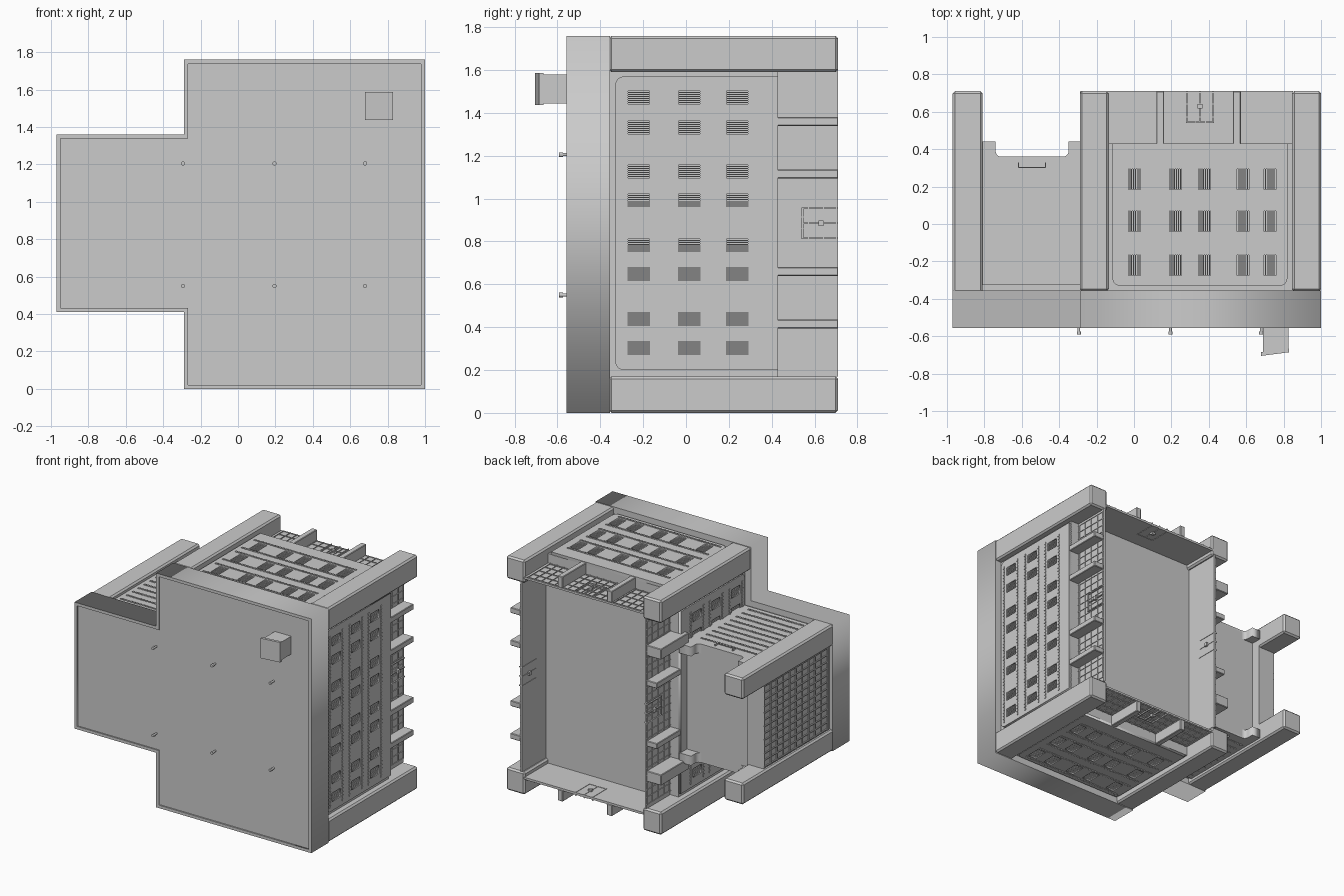
import bpy, bmesh, math
from mathutils import Vector

cube = bpy.data.objects.get("Cube")
if cube:
    bpy.data.objects.remove(cube)

MID_X, MID_Z = 0.355, 0.88          # centre of the main block
ROOF, BASE, FLOOR1 = -0.55, 0.71, 0.43


def finish(name, bm):
    bmesh.ops.recalc_face_normals(bm, faces=bm.faces)
    mesh = bpy.data.meshes.new(name)
    bm.to_mesh(mesh)
    bm.free()
    obj = bpy.data.objects.new(name, mesh)
    bpy.context.collection.objects.link(obj)
    return obj


def world(a, b, d):
    return Vector((a, b, d))


def roof_plan(x, z, d):
    return Vector((x, ROOF + d, z))


def facade(axis, plane, sign):
    """Map (along, y, depth inward) on one facade to world space."""
    def place(u, y, d):
        out = plane - sign * d
        return Vector((u, y, out)) if axis == "z" else Vector((out, y, u))
    return place


def boxes(name, items, place=world, bevel=0):
    """One object from boxes given as (a0, a1, b0, b1, d0, d1)."""
    bm = bmesh.new()
    for a0, a1, b0, b1, d0, d1 in items:
        vs = bmesh.ops.create_cube(bm, size=1)["verts"]
        for v in vs:
            a, b, d = v.co + Vector((0.5, 0.5, 0.5))
            v.co = place(a0 + a * (a1 - a0), b0 + b * (b1 - b0), d0 + d * (d1 - d0))
    obj = finish(name, bm)
    if bevel:
        mod = obj.modifiers.new("edge_bevel", "BEVEL")
        mod.width = bevel
        mod.segments = 1
    return obj


def plate(name, loops, place, d0, d1):
    """Flat plate with an outline and holes, extruded between two depths."""
    curve = bpy.data.curves.new(name, "CURVE")
    curve.dimensions, curve.fill_mode = "2D", "BOTH"
    curve.extrude = (d1 - d0) / 2
    for loop in loops:
        spline = curve.splines.new("POLY")
        spline.points.add(len(loop) - 1)
        for p, (a, b) in zip(spline.points, loop):
            p.co = (a, b, 0, 1)
        spline.use_cyclic_u = True
    temp = bpy.data.objects.new(name + "_outline", curve)
    bm = bmesh.new()
    mesh = temp.to_mesh()
    bm.from_mesh(mesh)
    temp.to_mesh_clear()
    bpy.data.objects.remove(temp)
    bmesh.ops.remove_doubles(bm, verts=bm.verts, dist=1e-5)
    for v in bm.verts:
        v.co = place(v.co.x, v.co.y, (d0 + d1) / 2 + v.co.z)
    return finish(name, bm)


def arc(cx, cy, r, start):
    steps = [math.radians(start + 90 * i / 5) for i in range(6)]
    return [(cx + r * math.cos(t), cy + r * math.sin(t)) for t in steps]


def rect(cu, cv, w, h):
    return [(cu + s * w / 2, cv + t * h / 2) for s, t in ((-1, -1), (1, -1), (1, 1), (-1, 1))]


def dashes(u0, u1, y, d, step=0.026):
    n = int((u1 - u0) / step)
    return [(u0 + i * step, u0 + (i + 0.7) * step, y - 0.007, y + 0.007, d - 0.005, d)
            for i in range(n)]


# Roof slab and parapet rim over both blocks
plan = [(-.97, .41), (-.29, .41), (-.29, 0), (1, 0),
        (1, 1.76), (-.29, 1.76), (-.29, 1.36), (-.97, 1.36)]
inner = [(x + (.022 if x < 0 else -.022), z + (.022 if z < MID_Z else -.022)) for x, z in plan]
plate("roof_slab", [plan], roof_plan, 0.003, 0.195)
plate("roof_rim", [plan, inner], roof_plan, -0.007, 0.01)

# Main block: core, corner pillars and ground floor glass walls
boxes("main_core", [(-.24, .95, -.4, FLOOR1, .05, 1.71)])
boxes("corner_pillars", [(x, x + .155, -.36, BASE, z, z + .17)
                         for x in (-.29, .845) for z in (0, 1.59)], bevel=0.012)


def window_facade(name, place, span, us, size, columns, wide=()):
    u0, u1 = span
    w, h = size
    mid = (u0 + u1) / 2
    rows = (-.22, .015, .24)
    # Upper wall with rounded top corners and window openings
    r = 0.04
    outline = ([(u1, FLOOR1), (u0, FLOOR1)] + arc(u0 + r, -.33 + r, r, 180)
               + arc(u1 - r, -.33 + r, r, 270))
    holes = [rect(u, y, w, h) for u in us for y in rows]
    plate(name + "_wall", [outline] + holes, place, 0.03, 0.052)
    # Louvres in every window
    n = 7
    slats = [(u - w / 2 + w * i / n, u - w / 2 + w * (i + .5) / n,
              y - h / 2, y + h / 2, .037, .05)
             for u in us for y in rows for i in range(n)]
    boxes(name + "_window_louvres", slats, place)
    # Tile courses above and below each window row
    tiles = []
    for y in rows:
        for off in (-.075, .075):
            tiles += dashes(u0 + .03, u1 - .03, y + off, 0.03)
    boxes(name + "_tile_courses", tiles, place)
    # Ground floor glazing with mullions, door and handle
    boxes(name + "_glass", [(u0 - .03, u1 + .03, FLOOR1 - .01, BASE, .12, .135)], place)
    bars = [(u0, u1, y, y + .005, .115, .125) for y in (.44, .5, .57, .64, .7)]
    n = round((u1 - u0) / .055)
    bars += [(u0 + (u1 - u0) * i / n, u0 + (u1 - u0) * i / n + .004, FLOOR1, BASE, .115, .125)
             for i in range(n + 1)]
    boxes(name + "_mullions", bars, place)
    boxes(name + "_door_frame",
          [(mid + k - .004, mid + k + .004, .54, BASE, .11, .138) for k in (-.07, 0, .07)]
          + [(mid - .07, mid + .07, .54, .548, .11, .138)], place)
    boxes(name + "_door_handle", [(mid - .014, mid + .014, .618, .642, .1, .15)], place)
    # Columns standing in front of the glass
    boxes(name + "_columns",
          [(u - .021, u + .021, FLOOR1 - .02, BASE, .035, .12) for u in columns]
          + [(u - .04, u + .04, FLOOR1 - .05, BASE, 0, .12) for u in wide],
          place, bevel=0.004)


end_us = (0, .22, .375, .58, .725)
end_cols = (.14, .55)
for name, plane, sign in (("top_side", 1.76, 1), ("bottom_side", 0, -1)):
    window_facade(name, facade("z", plane, sign), (-.115, .82), end_us, (.07, .11), end_cols)

long_us = (.30, .435, .645, .78, .99, 1.125, 1.33, 1.47)
window_facade("left_side", facade("x", 1, 1), (.2, 1.57), long_us, (.065, .1),
              (.415, .66, 1.115, 1.36))
window_facade("right_side", facade("x", -.29, -1), (.2, 1.57), long_us, (.065, .1),
              (.66, 1.115), wide=(.415, 1.36))

# Wing: core, end beam and end pillars
boxes("wing_core", [(-.94, -.22, -.37, .36, .455, 1.315)])
boxes("wing_end_beam", [(-.945, -.81, -.37, FLOOR1, .455, 1.315)])
boxes("wing_pillars", [(-.97, -.81, -.37, BASE, z, z + .16) for z in (.41, 1.2)], bevel=0.012)

# Wing side walls with an arched lower edge, tile courses and a grab bar
arch = ([(-.81, -.325), (-.81, .44), (-.74, .44)]
        + arc(-.71, .39, .03, 180)[:1] + arc(-.71, .39, .03, 180)[1:]
        + arc(-.38, .39, .03, 270) + [(-.35, .44), (-.25, .44), (-.25, -.325)])
for name, plane, sign in (("wing_top", 1.36, 1), ("wing_bottom", .41, -1)):
    place = facade("z", plane, sign)
    plate(name + "_wall", [arch], place, 0.03, 0.1)
    rows = []
    for i in range(9):
        rows += dashes(-.78, -.31, -.28 + i * .07, 0.03)
    boxes(name + "_tile_courses", rows, place)
    boxes(name + "_grab_bar", [(-.62, -.47, .3, .306, .018, .024)]
          + [(x, x + .006, .3, .33, .018, .032) for x in (-.62, -.476)], place)

# Wing end glazing
wing_end = facade("x", -.97, -1)
grid = [(.575, 1.195, -.33 + i * .075, -.322 + i * .075, .017, .035) for i in range(11)]
grid += [(.58 + i * .0505, .588 + i * .0505, -.33, FLOOR1, .017, .035) for i in range(13)]
boxes("wing_end_glazing", grid, wing_end)

# Roof vent housing with a slanted cap
vent = boxes("roof_vent", [(.69, .825, -.69, ROOF + .01, 1.445, 1.58)])
cap = boxes("roof_vent_cap", [(.68, .83, -.705, -.685, 1.437, 1.587)])
for obj in (vent, cap):
    for v in obj.data.vertices:
        if v.co.y < -.6:
            v.co.y += (v.co.x - .68) * .13

# Small roof pipes with rounded heads
bm = bmesh.new()
for x in (-.295, .195, .68):
    for z in (.55, 1.205):
        for radius, y0, y1 in ((.007, -.54, -.58), (.011, -.575, -.592)):
            ring = bmesh.ops.create_cone(bm, cap_ends=True, segments=12, radius1=radius,
                                         radius2=radius, depth=1)["verts"]
            for v in ring:
                v.co = (x + v.co.x, y0 + (v.co.z + .5) * (y1 - y0), z + v.co.y)
finish("roof_pipes", bm)
